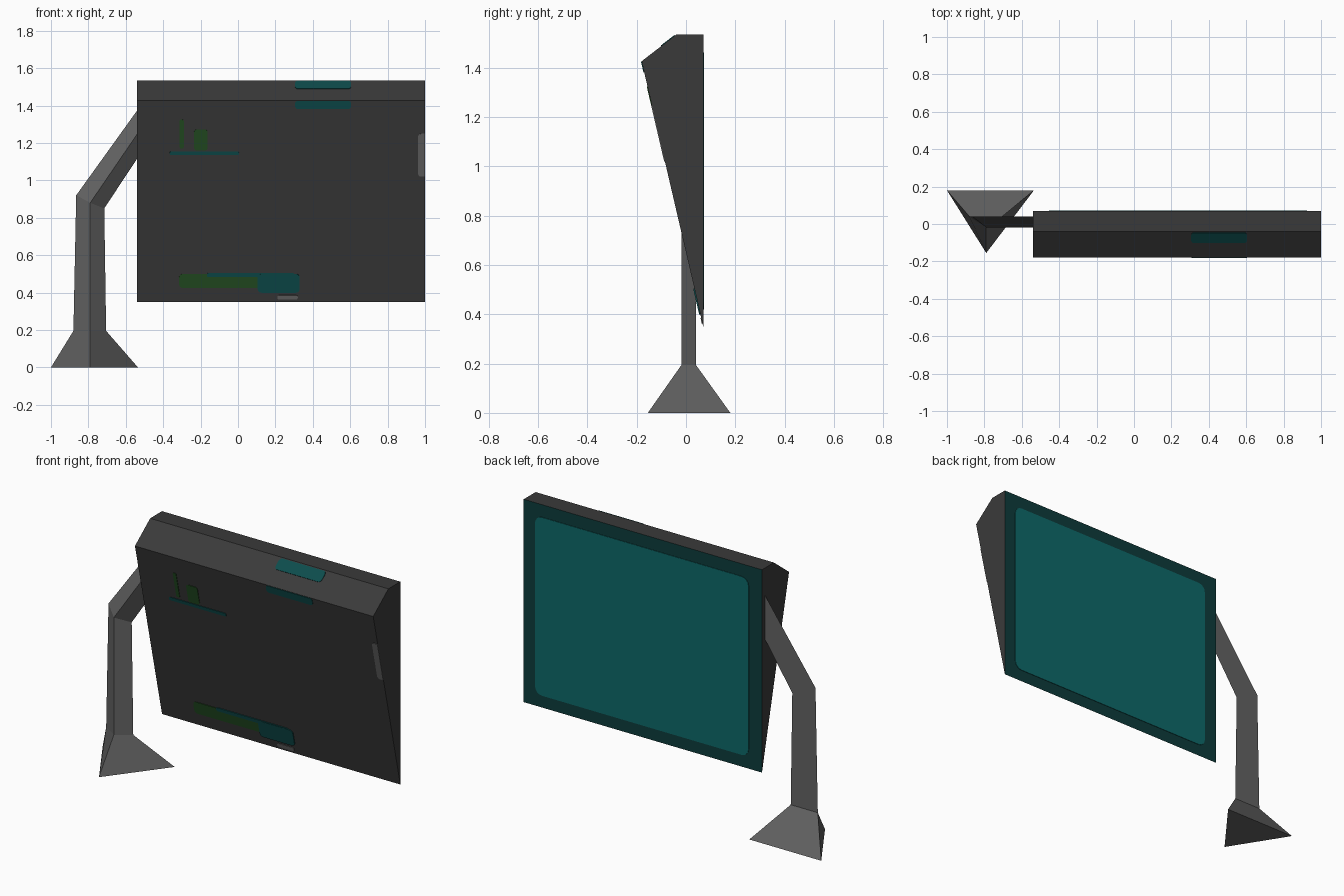
import bpy, bmesh
from math import sin, cos, pi
from mathutils import Vector

cube = bpy.data.objects.get("Cube")
if cube:
    bpy.data.objects.remove(cube, do_unlink=True)


def material(name, r, g, b):
    m = bpy.data.materials.new(name)
    m.use_nodes = True
    m.diffuse_color = (r, g, b, 1)
    m.node_tree.nodes["Principled BSDF"].inputs["Base Color"].default_value = (r, g, b, 1)
    return m


charcoal = material("charcoal", 0.042, 0.042, 0.042)
grey = material("stand grey", 0.125, 0.125, 0.125)
dark_teal = material("dark teal", 0.004, 0.044, 0.044)
teal = material("screen teal", 0.004, 0.14, 0.14)
patch_teal = material("patch teal", 0.004, 0.072, 0.072)
green = material("dark green", 0.017, 0.075, 0.016)


def finish(name, bm, *mats):
    bmesh.ops.recalc_face_normals(bm, faces=bm.faces)
    mesh = bpy.data.meshes.new(name)
    bm.to_mesh(mesh)
    bm.free()
    for m in mats:
        mesh.materials.append(m)
    ob = bpy.data.objects.new(name, mesh)
    bpy.context.collection.objects.link(ob)
    return ob


def loft(name, rings, *mats):
    """Skin a list of equal-length rings and cap both ends."""
    bm = bmesh.new()
    loops = [[bm.verts.new(p) for p in ring] for ring in rings]
    n = len(loops[0])
    for a, b in zip(loops, loops[1:]):
        for i in range(n):
            j = (i + 1) % n
            bm.faces.new((a[i], a[j], b[j], b[i]))
    bm.faces.new(loops[0])
    bm.faces.new(loops[-1])
    return finish(name, bm, *mats)


# Screen housing: wedge profile swept along x, with a teal back
TOP_FRONT, TOP_RIDGE, TOP_BACK, BOTTOM = (-0.18, 1.427), (-0.04, 1.535), (0.07, 1.535), (0.07, 0.35)
profile = [TOP_FRONT, TOP_RIDGE, TOP_BACK, BOTTOM]
housing = loft("screen_housing", [[(x, y, z) for y, z in profile] for x in (-0.54, 1.0)],
               charcoal, dark_teal)
for f in housing.data.polygons:
    f.material_index = int(f.normal.y > 0.9)

# Stand: triangular section running from flared foot, up the post, into the arm
loft("stand", [
    [(-1.0, 0.18, 0), (-0.535, 0.18, 0), (-0.79, -0.155, 0)],
    [(-0.88, 0.04, 0.195), (-0.705, 0.04, 0.195), (-0.79, -0.018, 0.195)],
    [(-0.865, 0.04, 0.92), (-0.715, 0.04, 0.85), (-0.79, -0.018, 0.88)],
    [(-0.52, 0.04, 1.40), (-0.52, 0.04, 1.145), (-0.52, -0.018, 1.275)],
], grey)


def plate(name, mat, edge, x0, x1, z0, z1, r=0.01, square_right=False, lift=0.003):
    """Rounded thin plate on the housing face that runs between two profile points."""
    (ya, za), (yb, zb) = edge
    slope = (yb - ya) / (zb - za)
    out = Vector((0, 1, -slope)).normalized() * lift
    if ya < 0:
        out = -out
    outline = []
    for k, (cx, cz) in enumerate([(x1, z1), (x0, z1), (x0, z0), (x1, z0)]):
        if square_right and cx == x1:
            outline.append((cx, cz))
            continue
        ox = cx - r if cx == x1 else cx + r
        oz = cz - r if cz == z1 else cz + r
        for s in range(5):
            a = (k + s / 4) * pi / 2
            outline.append((ox + r * cos(a), oz + r * sin(a)))
    base = [Vector((x, ya + (z - za) * slope, z)) for x, z in outline]
    loft(name, [base, [p + out for p in base]], mat)


FRONT, BEVEL, BACK = (TOP_FRONT, BOTTOM), (TOP_FRONT, TOP_RIDGE), (TOP_BACK, BOTTOM)

# Display on the back
plate("display", teal, BACK, -0.455, 0.925, 0.42, 1.462, r=0.045)

# Coloured patches on the front and the bevel
plate("bevel_patch", patch_teal, BEVEL, 0.305, 0.605, 1.488, 1.531, r=0.015)
plate("upper_patch", patch_teal, FRONT, 0.305, 0.605, 1.382, 1.425, r=0.015)
plate("upper_strip", patch_teal, FRONT, -0.365, 0.005, 1.135, 1.155, r=0.008)
plate("narrow_mark", green, FRONT, -0.312, -0.29, 1.17, 1.325, r=0.008)
plate("wide_mark", green, FRONT, -0.235, -0.162, 1.16, 1.272, r=0.015)
plate("lower_green_bar", green, FRONT, -0.315, 0.15, 0.425, 0.50, r=0.02)
plate("lower_strip", patch_teal, FRONT, -0.165, 0.30, 0.483, 0.505, r=0.008, lift=0.004)
plate("lower_patch", patch_teal, FRONT, 0.105, 0.33, 0.40, 0.50, r=0.02, lift=0.005)
plate("bottom_tab", grey, FRONT, 0.21, 0.32, 0.363, 0.386, r=0.01)
plate("side_tab", grey, FRONT, 0.963, 1.0, 1.02, 1.25, r=0.016, square_right=True)
